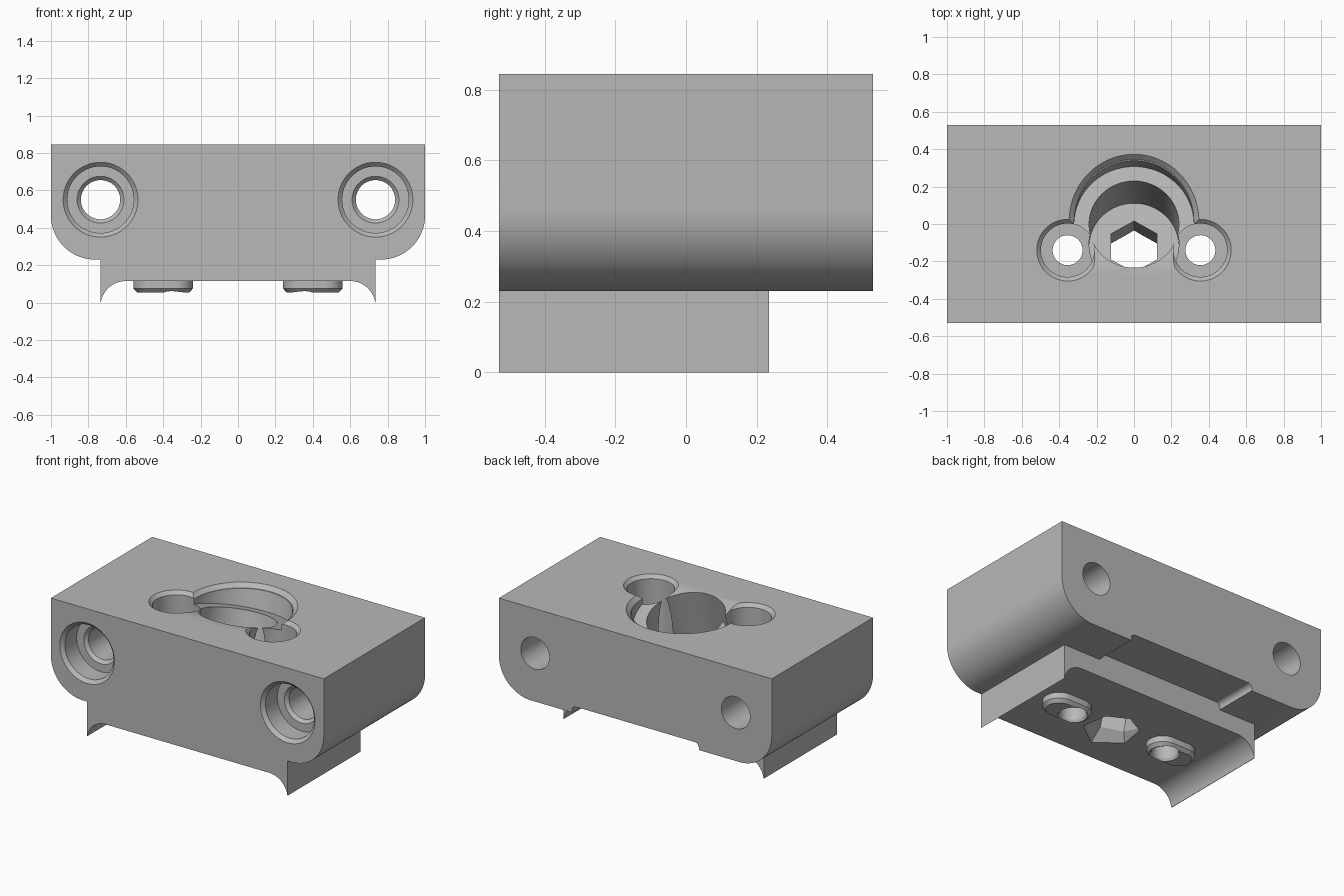
import bpy, bmesh, math
from mathutils import Matrix, Vector

if "Cube" in bpy.data.objects:
    bpy.data.objects.remove(bpy.data.objects["Cube"])

TOP, PLATE, BACK = 0.845, 0.115, 0.53

grey = bpy.data.materials.new("plain_grey")
grey.diffuse_color = (0.48, 0.48, 0.48, 1)
grey.use_nodes = True
grey.node_tree.nodes["Principled BSDF"].inputs["Base Color"].default_value = grey.diffuse_color


def loft(name, rings, mat=Matrix()):
    """Skin a stack of equal-length point rings and cap both ends."""
    bm = bmesh.new()
    rows = [[bm.verts.new(mat @ Vector(p)) for p in r] for r in rings]
    n = len(rows[0])
    for a, b in zip(rows, rows[1:]):
        for i in range(n):
            j = (i + 1) % n
            bm.faces.new((a[i], a[j], b[j], b[i]))
    bm.faces.new(rows[0][::-1])
    bm.faces.new(rows[-1])
    bmesh.ops.recalc_face_normals(bm, faces=bm.faces)
    me = bpy.data.meshes.new(name)
    bm.to_mesh(me)
    bm.free()
    me.materials.append(grey)
    ob = bpy.data.objects.new(name, me)
    bpy.context.collection.objects.link(ob)
    return ob


def circle(r, z, n=64, turn=0.0):
    return [(r * math.cos(turn + math.tau * i / n),
             r * math.sin(turn + math.tau * i / n), z) for i in range(n)]


def turned(name, steps, mat=Matrix(), n=64, turn=0.0):
    """Stepped round (or n-sided) solid from (radius, height) pairs."""
    return loft(name, [circle(r, z, n, turn) for r, z in steps], mat)


def extrude(name, half, y0, y1):
    """Mirror a right-hand x,z outline and extrude it along y."""
    outline = half + [(-x, z) for x, z in reversed(half)]
    return loft(name, [[(x, y, z) for x, z in outline] for y in (y0, y1)])


def arc(cx, cz, r, a0, a1, n=16):
    return [(cx + r * math.cos(math.radians(a0 + (a1 - a0) * i / n)),
             cz + r * math.sin(math.radians(a0 + (a1 - a0) * i / n)))
            for i in range(n + 1)]


def combine(target, tool, operation):
    mod = target.modifiers.new("join", 'BOOLEAN')
    mod.operation, mod.object, mod.solver = operation, tool, 'EXACT'
    bpy.context.view_layer.objects.active = target
    bpy.ops.object.modifier_apply(modifier=mod.name)
    bpy.data.objects.remove(tool)


# main block with rounded lower edges
block = extrude("mounting_block",
                [(1, TOP)] + arc(0.765, 0.465, 0.235, 0, -90), -BACK, BACK)

# shallow recess under the rear
combine(block, extrude("rear_recess",
        [(0.465, 0.1), (0.465, 0.245)] + arc(0.435, 0.245, 0.03, 10, 90, 6),
        0.2, 0.7), 'DIFFERENCE')

# lower plate with thin curved side fins
combine(block, extrude("lower_plate",
        [(0.735, 0.32), (0.735, 0)] + arc(0.6, -0.02, 0.135, 9, 90),
        -BACK, 0.235), 'UNION')


def slot(r, z):
    """Slot outline, long in x."""
    pts = arc(0.06, 0, r, -90, 90) + arc(-0.06, 0, r, 90, 270)
    return [(x, y, z) for x, y in pts]


for s in (-1, 1):
    # slot-shaped locating pad under the plate
    pad = loft("locating_pad", [slot(0.1, 0.2), slot(0.1, 0.076), slot(0.08, 0.055)],
               Matrix.Translation((s * 0.40, -0.14, 0)))
    combine(block, pad, 'UNION')

# tilted central bore: wide seat, deep pocket
tilt = Matrix.Translation((0, -0.002, 0.783)) @ Matrix.Rotation(math.radians(-15), 4, 'X')
combine(block, turned("bore", [(0.24, -0.46), (0.24, 0), (0.32, 0), (0.32, 0.5)],
                      tilt, 96), 'DIFFERENCE')

# hexagonal outlet, flared where it leaves the plate
combine(block, turned("hex_outlet",
        [(0.142, -0.4), (0.142, -0.66), (0.166, -0.692), (0.245, -0.8)],
        tilt, 6, math.pi / 2), 'DIFFERENCE')

# chamfer round the rear of the seat rim
def rim(grow, z):
    return [((0.32 + grow) * math.cos(a), 0.0147 + (0.331 + grow) * math.sin(a), z)
            for a in (math.radians(-25 + 230 * i / 60) for i in range(61))]
combine(block, loft("seat_chamfer", [rim(0, TOP - 0.026), rim(0.027, TOP),
                                     rim(0.027, TOP + 0.1)]), 'DIFFERENCE')

for s in (-1, 1):
    # vertical screw holes with counterbores
    combine(block, turned("screw_hole",
            [(0.11, 0.03), (0.09, 0.054), (0.08, 0.07), (0.08, 0.4), (0.143, 0.4),
             (0.143, TOP - 0.022), (0.165, TOP), (0.165, TOP + 0.1)],
            Matrix.Translation((s * 0.355, -0.14, 0))), 'DIFFERENCE')
    # front to back bolt holes with counterbores
    to_front = Matrix.Translation((s * 0.735, 0, 0.55)) @ Matrix.Rotation(math.pi / 2, 4, 'X')
    combine(block, turned("bolt_hole",
            [(0.105, -0.7), (0.105, BACK - 0.165), (0.125, BACK - 0.145),
             (0.178, BACK - 0.145), (0.178, BACK - 0.022), (0.2, BACK),
             (0.2, BACK + 0.1)], to_front), 'DIFFERENCE')

# smooth curved walls, crisp edges
bpy.ops.object.select_all(action='DESELECT')
block.select_set(True)
bpy.context.view_layer.objects.active = block
bpy.ops.object.shade_smooth_by_angle(angle=math.radians(25))
